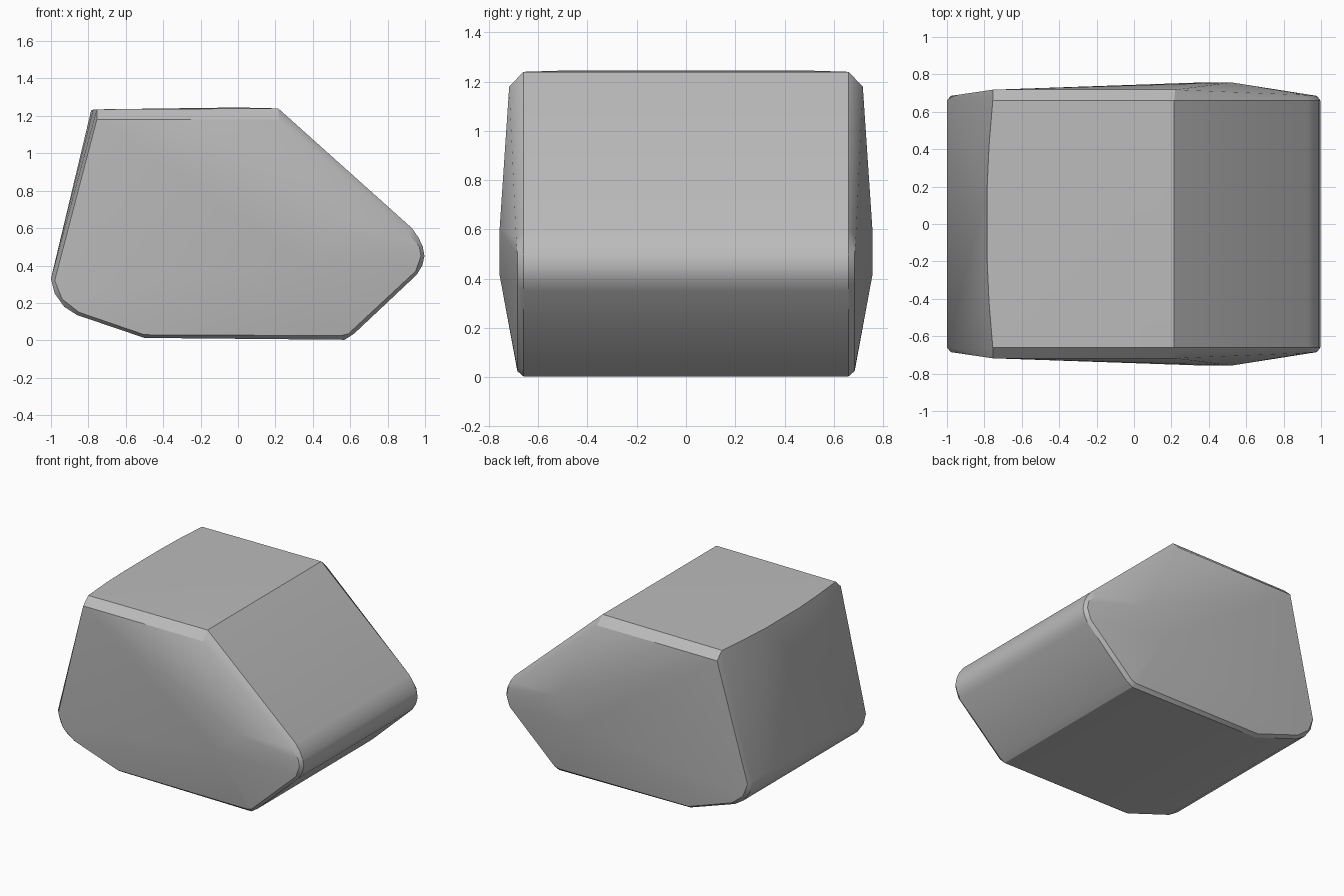
import bpy
import bmesh
import math

cube = bpy.data.objects.get("Cube")
if cube:
    bpy.data.objects.remove(cube, do_unlink=True)

# Stone colour
stone = bpy.data.materials.new("stone_grey")
stone.use_nodes = True
grey = (0.5, 0.5, 0.5, 1)
stone.diffuse_color = grey
stone.node_tree.nodes["Principled BSDF"].inputs["Base Color"].default_value = grey

# Broad outline of the rock (x, z), at the edge of the wrap-around faces
outline = [(-0.755, 1.235), (0.215, 1.24), (0.93, 0.6), (0.965, 0.55), (0.988, 0.5),
           (0.997, 0.45), (0.985, 0.4), (0.955, 0.35), (0.62, 0.035), (0.57, 0.003),
           (-0.5, 0.013), (-0.86, 0.135), (-0.93, 0.18), (-0.98, 0.25), (-1, 0.33)]
# Rim of each end face (x, depth, z), inside the chamfer
rim = [(-0.755, 0.718, 1.18), (0.22, 0.718, 1.18), (0.91, 0.69, 0.57),
       (0.97, 0.685, 0.5), (0.978, 0.685, 0.45), (0.95, 0.685, 0.37),
       (0.59, 0.685, 0.035), (0.55, 0.685, 0.025), (-0.5, 0.685, 0.03),
       (-0.85, 0.685, 0.15), (-0.94, 0.685, 0.22), (-0.98, 0.685, 0.32)]
# Short ridge standing proud of each end, and the bulge of the left and top faces
ridge = [(0.37, 0.757, 0.415), (0.52, 0.757, 0.6)]
bulge = [(-0.785, 0.2, 1.23), (-0.775, 0.42, 1.233), (0.0, 0.5, 1.245)]

# Mirror the points across the depth and wrap them in a faceted skin
bm = bmesh.new()
points = [(x, 0.66, z) for x, z in outline] + rim + ridge + bulge
for side in (-1, 1):
    for x, y, z in points:
        bm.verts.new((x, side * y, z))
hull = bmesh.ops.convex_hull(bm, input=bm.verts)
spare = {v for v in hull["geom_interior"] + hull["geom_unused"]
         if isinstance(v, bmesh.types.BMVert)}
bmesh.ops.delete(bm, geom=list(spare), context="VERTS")
bmesh.ops.dissolve_limit(bm, angle_limit=math.radians(0.5), verts=bm.verts, edges=bm.edges)
bmesh.ops.recalc_face_normals(bm, faces=bm.faces)

mesh = bpy.data.meshes.new("rock")
bm.to_mesh(mesh)
bm.free()
mesh.materials.append(stone)
rock = bpy.data.objects.new("rock", mesh)
bpy.context.collection.objects.link(rock)

# Soft facets with crisp chamfer edges
bpy.ops.object.select_all(action="DESELECT")
rock.select_set(True)
bpy.context.view_layer.objects.active = rock
bpy.ops.object.shade_smooth_by_angle(angle=math.radians(30))
